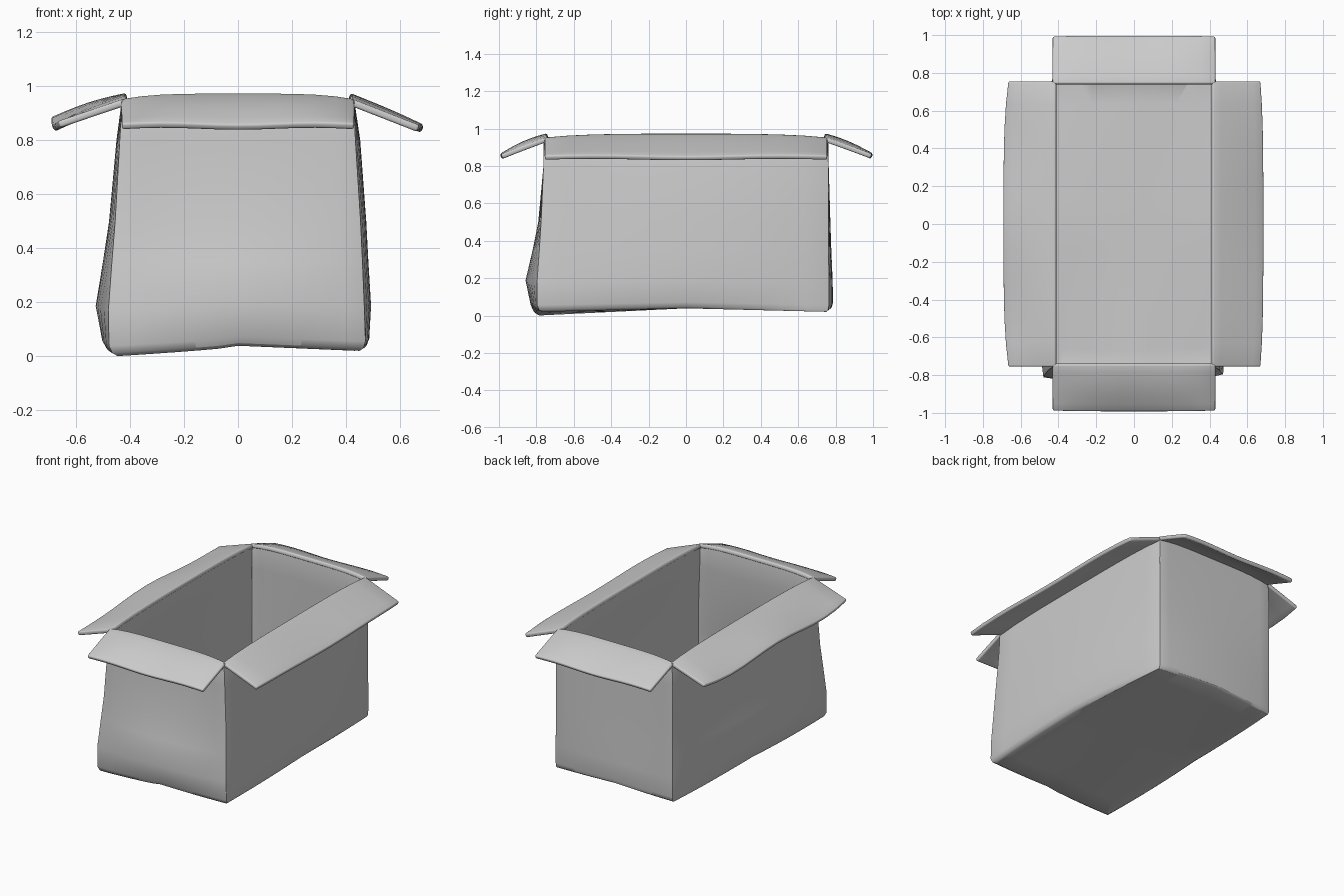
import bpy, bmesh, math
from mathutils import Vector

if "Cube" in bpy.data.objects:
    bpy.data.objects.remove(bpy.data.objects["Cube"])


def finish(name, bm, thickness, offset, bevel):
    """Turn a sheet into a thick, soft-edged cardboard panel."""
    bmesh.ops.remove_doubles(bm, verts=bm.verts, dist=1e-5)
    me = bpy.data.meshes.new(name)
    bm.to_mesh(me)
    bm.free()
    ob = bpy.data.objects.new(name, me)
    bpy.context.collection.objects.link(ob)
    s = ob.modifiers.new("thick", "SOLIDIFY")
    s.thickness, s.offset = thickness, offset
    b = ob.modifiers.new("soft", "BEVEL")
    b.width, b.segments, b.limit_method = bevel, 3, "ANGLE"
    b.angle_limit = math.radians(40)
    bpy.ops.object.select_all(action="DESELECT")
    ob.select_set(True)
    bpy.context.view_layer.objects.active = ob
    bpy.ops.object.convert(target="MESH")
    bpy.ops.object.shade_smooth_by_angle(angle=math.radians(50))
    return ob


def sheet(bm, rows):
    """Quad sheet from rows of points."""
    vs = [[bm.verts.new(p) for p in r] for r in rows]
    for a, b in zip(vs, vs[1:]):
        for i in range(len(a) - 1):
            bm.faces.new((a[i], a[i + 1], b[i + 1], b[i]))


# z, then corner distance and mid-wall bulge for right, left, front, back
LEVELS = [
    (0.020, (0.450, 0.020), (0.445, 0.035), (0.785, 0.015), (0.750, 0.015)),
    (0.030, (0.465, 0.025), (0.465, 0.040), (0.803, 0.018), (0.760, 0.020)),
    (0.055, (0.472, 0.030), (0.478, 0.045), (0.812, 0.020), (0.764, 0.022)),
    (0.180, (0.468, 0.040), (0.480, 0.068), (0.808, 0.050), (0.764, 0.020)),
    (0.350, (0.461, 0.034), (0.467, 0.048), (0.790, 0.030), (0.763, 0.014)),
    (0.500, (0.454, 0.030), (0.455, 0.032), (0.775, 0.015), (0.762, 0.010)),
    (0.800, (0.435, 0.018), (0.438, 0.014), (0.762, 0.0), (0.761, 0.002)),
    (0.950, (0.428, 0.0), (0.428, 0.0), (0.760, 0.0), (0.760, 0.0)),
]


def point(u, v, level):
    z, right, left, front, back = level
    sx = right if u > 0 else left
    sy = back if v > 0 else front
    low = max(0, 1 - z / 0.5)
    # back corners stay almost plumb, front corners flare
    back_x = min(sx[0], 0.434)
    corner = sx[0] + (back_x - sx[0]) * (v + 1) / 2
    x = u * (corner + sx[1] * (1 - v * v))
    tuck = 0.018 * low * max(0, u) * max(0, -v)
    y = v * (sy[0] - tuck + sy[1] * (1 - u * u))
    low = max(0, 1 - z / 0.3)
    sag = 0.02 * (1 - abs(u * v)) - 0.021 * max(0, -u) ** 0.5 * max(0, -v)
    rim = 0.015 * (1 - (u * v) ** 2) if z > 0.9 else 0
    return Vector((x, y, z + low * sag + rim))


# box body: four walls and floor
N = 12
T = [-1 + 2 * i / N for i in range(N + 1)]
bm = bmesh.new()
loop = ([(t, -1) for t in T] + [(1, t) for t in T[1:]]
        + [(-t, 1) for t in T[1:]] + [(-1, -t) for t in T[1:]])
sheet(bm, [[point(u, v, L) for u, v in loop] for L in LEVELS])
sheet(bm, [[point(u, v, LEVELS[0]) for u in T] for v in reversed(T)])
finish("box_body", bm, 0.016, -1, 0.006)


def flap(name, angle, hinge, half, reach, tip_z, arch, wobble, taper):
    """Folded-out flap; built facing +x, then turned about z."""
    bm = bmesh.new()
    rows = []
    for t in T:
        mid = 1 - t ** 4
        row = []
        for i in range(7):
            k = i / 6
            r = hinge + (reach - hinge + taper * (mid - 1)) * k
            z0 = 0.942 + 0.020 * mid
            z = z0 + (tip_z - z0) * k + arch * math.sin(math.pi * k) * mid
            z += wobble * k * math.cos(math.pi * 1.5 * t)
            row.append((r, t * half, z))
        rows.append(row)
    sheet(bm, rows)
    bmesh.ops.reverse_faces(bm, faces=bm.faces)
    ob = finish(name, bm, 0.026, 0, 0.009)
    ob.rotation_euler.z = math.radians(angle)


# flaps around the rim
flap("right_flap", 0, 0.412, 0.755, 0.682, 0.843, 0.004, -0.004, 0.015)
flap("left_flap", 180, 0.412, 0.755, 0.688, 0.858, 0.010, 0.014, 0.025)
flap("back_flap", 90, 0.740, 0.430, 0.993, 0.852, 0.012, -0.004, 0.003)
flap("front_flap", -90, 0.740, 0.430, 0.988, 0.850, 0.015, -0.004, 0.003)
